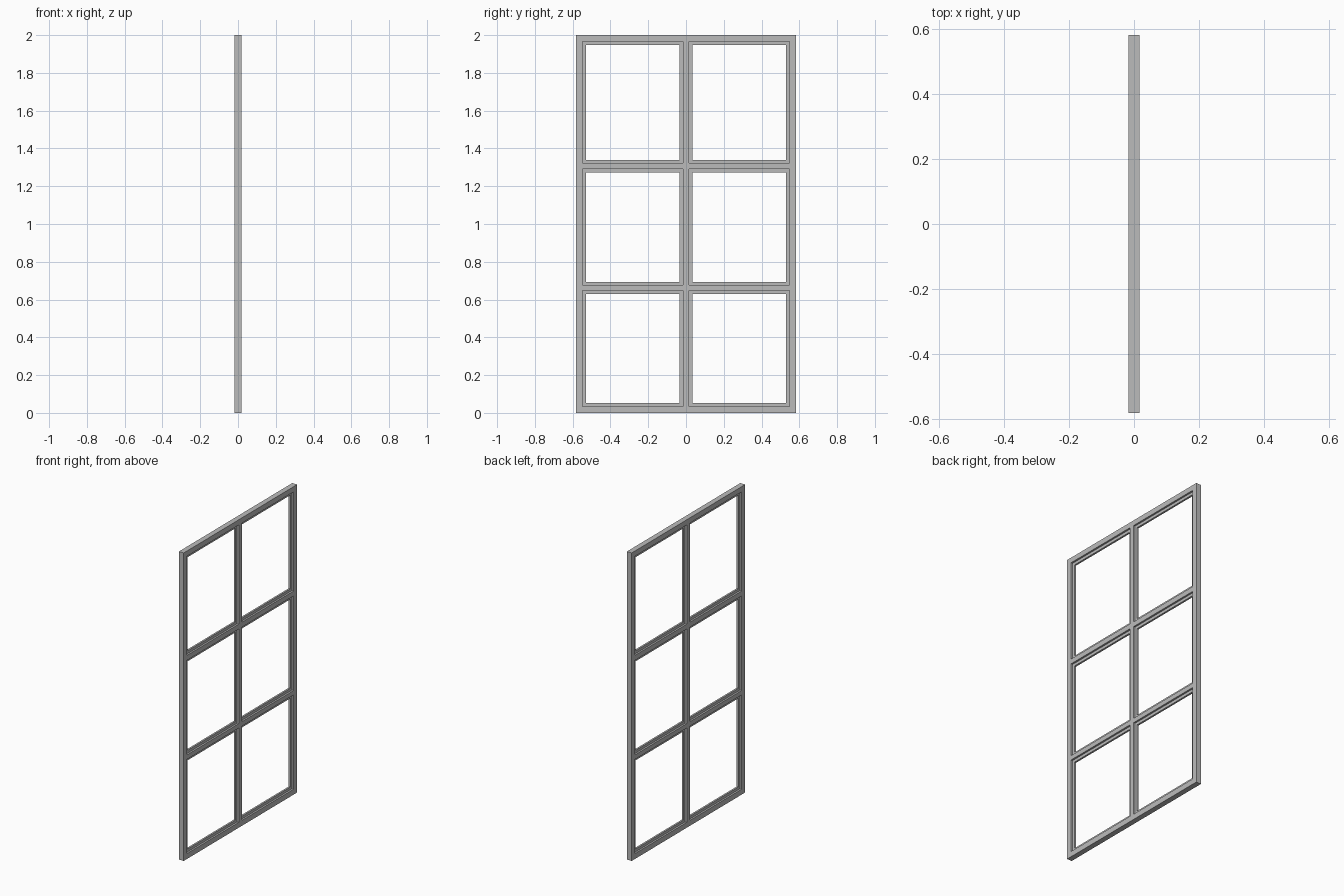
import bpy
import bmesh

cube = bpy.data.objects.get("Cube")
if cube:
    bpy.data.objects.remove(cube, do_unlink=True)

# Overall sizes
HALF_W, HEIGHT = 0.582, 2.0
FRAME, BEAD = 0.0175, 0.006          # half thicknesses along x
LIP = 0.018                          # width of the recessed glazing bead

# Pane recesses: (low, high) along each axis
PANES_Y = [(-0.547, -0.017), (0.017, 0.547)]
PANES_Z = [(0.035, 0.647), (0.676, 1.290), (1.322, 1.966)]

# Single grey paint
paint = bpy.data.materials.new("grey_paint")
paint.use_nodes = True
GREY = (0.5, 0.5, 0.5, 1)
paint.diffuse_color = GREY
paint.node_tree.nodes["Principled BSDF"].inputs["Base Color"].default_value = GREY


def grid_lines(panes, low, high):
    """Every line where the thickness changes along one axis."""
    lines = [low, high]
    for a, b in panes:
        lines += [a, a + LIP, b - LIP, b]
    return sorted(lines)


def depth_in(panes, c):
    """0 = solid frame, 1 = bead strip, 2 = opening strip."""
    for a, b in panes:
        if a < c < b:
            return 2 if a + LIP < c < b - LIP else 1
    return 0


ys = grid_lines(PANES_Y, -HALF_W, HALF_W)
zs = grid_lines(PANES_Z, 0, HEIGHT)
NY, NZ = len(ys) - 1, len(zs) - 1


def thickness(i, j):
    """Half thickness of a grid cell; zero in openings and outside."""
    if not (0 <= i < NY and 0 <= j < NZ):
        return 0
    depth = min(depth_in(PANES_Y, (ys[i] + ys[i + 1]) / 2),
                depth_in(PANES_Z, (zs[j] + zs[j + 1]) / 2))
    return (FRAME, BEAD, 0)[depth]


bm = bmesh.new()


def quad(*points):
    bm.faces.new([bm.verts.new(p) for p in points])


def step(p, q, h, k):
    """Walls along the grid edge p-q between two half thicknesses."""
    if h == k:
        return
    spans = [(-max(h, k), max(h, k))] if min(h, k) == 0 else [(h, k), (-h, -k)]
    for a, b in spans:
        quad((a, *p), (a, *q), (b, *q), (b, *p))


# Rails, stiles, glazing bars and recessed beads, on both faces
for i in range(NY):
    for j in range(NZ):
        t = thickness(i, j)
        if t:
            for x in (-t, t):
                quad((x, ys[i], zs[j]), (x, ys[i + 1], zs[j]),
                     (x, ys[i + 1], zs[j + 1]), (x, ys[i], zs[j + 1]))

# Reveals, rebate steps and outer edges
for i in range(NY + 1):
    for j in range(NZ + 1):
        if j < NZ:
            step((ys[i], zs[j]), (ys[i], zs[j + 1]), thickness(i - 1, j), thickness(i, j))
        if i < NY:
            step((ys[i], zs[j]), (ys[i + 1], zs[j]), thickness(i, j - 1), thickness(i, j))

bmesh.ops.remove_doubles(bm, verts=bm.verts, dist=0.0001)
bmesh.ops.recalc_face_normals(bm, faces=bm.faces)
mesh = bpy.data.meshes.new("window_frame")
bm.to_mesh(mesh)
bm.free()
mesh.materials.append(paint)
window = bpy.data.objects.new("window_frame", mesh)
bpy.context.collection.objects.link(window)
